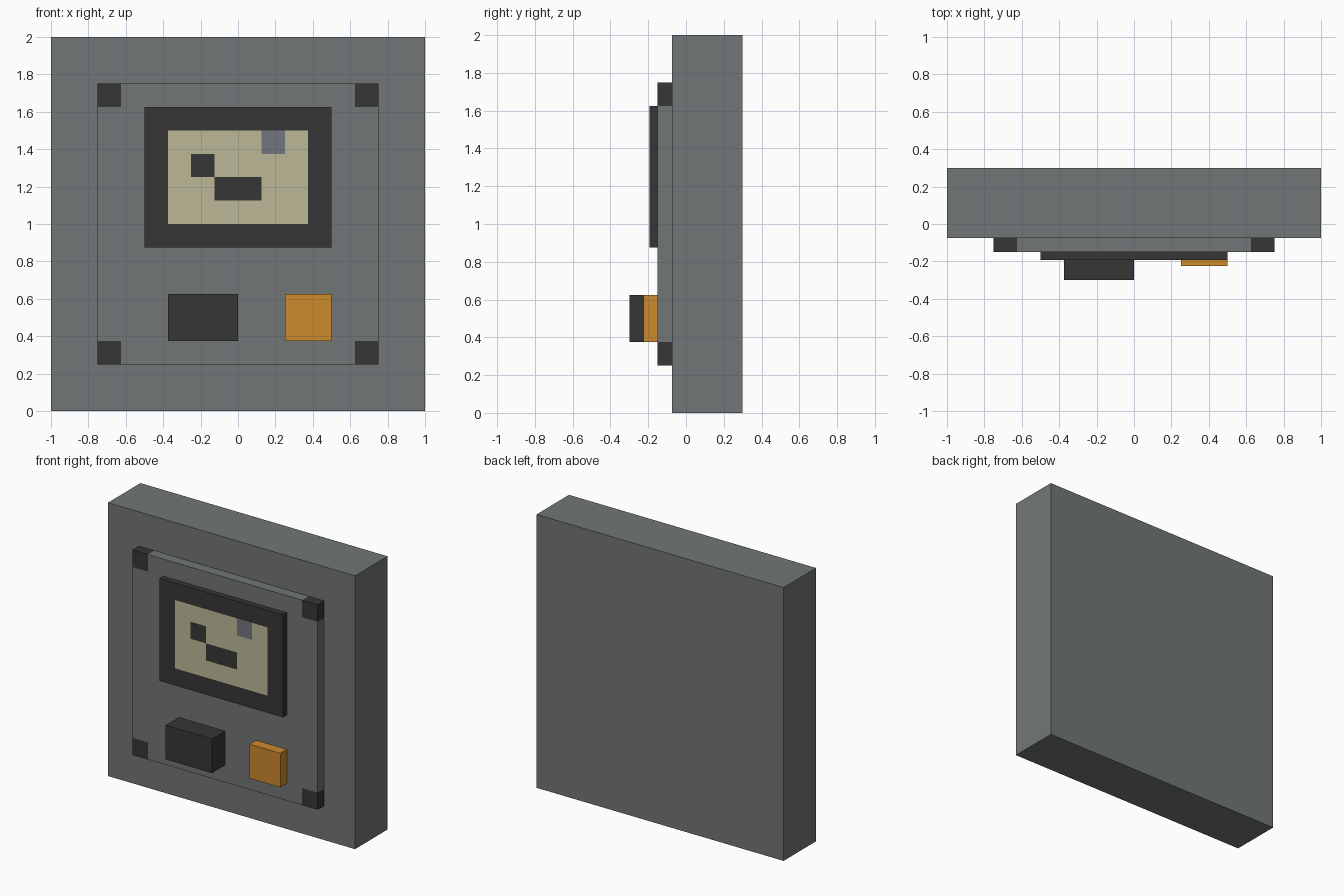
import bpy
import bmesh
from mathutils import Vector

cube = bpy.data.objects.get("Cube")
if cube:
    bpy.data.objects.remove(cube, do_unlink=True)

PX = 0.125  # design grid step


def material(name, srgb):
    lin = [c / 12.92 if c <= 0.04045 else ((c + 0.055) / 1.055) ** 2.4 for c in srgb]
    mat = bpy.data.materials.new(name)
    mat.use_nodes = True
    mat.diffuse_color = (*lin, 1)
    bsdf = mat.node_tree.nodes["Principled BSDF"]
    bsdf.inputs["Base Color"].default_value = (*lin, 1)
    bsdf.inputs["Roughness"].default_value = 0.8
    return mat


grey = material("casing grey", (0.45, 0.465, 0.465))
dark = material("charcoal", (0.212, 0.212, 0.212))
cream = material("screen cream", (0.74, 0.72, 0.595))
slate = material("slate blue grey", (0.45, 0.465, 0.50))
orange = material("button orange", (0.80, 0.54, 0.18))


def box(name, x, z, y, mats, cuts_x=(), cuts_z=(), rule=None):
    """Box from grid-step x and z ranges and a y range; cut faces are coloured by rule(x, z, normal)."""
    low = Vector((x[0] * PX, y[0], z[0] * PX))
    high = Vector((x[1] * PX, y[1], z[1] * PX))
    bm = bmesh.new()
    bmesh.ops.create_cube(bm, size=1)
    for v in bm.verts:
        v.co = (low + high) / 2 + v.co * (high - low)
    for axis, cuts in ((Vector((1, 0, 0)), cuts_x), (Vector((0, 0, 1)), cuts_z)):
        for c in cuts:
            bmesh.ops.bisect_plane(bm, geom=bm.verts[:] + bm.edges[:] + bm.faces[:],
                                   plane_co=axis * c * PX, plane_no=axis)
    bmesh.ops.recalc_face_normals(bm, faces=bm.faces[:])
    if rule:
        for f in bm.faces:
            c = f.calc_center_median() / PX
            f.material_index = rule(c.x, c.z, f.normal)
    mesh = bpy.data.meshes.new(name)
    bm.to_mesh(mesh)
    bm.free()
    for m in mats:
        mesh.materials.append(m)
    obj = bpy.data.objects.new(name, mesh)
    bpy.context.collection.objects.link(obj)
    return obj


def corner_rule(x, z, normal):
    # dark corner protectors
    return int(abs(x) > 5 and abs(z - 8) > 5)


def screen_rule(x, z, normal):
    # dark bezel, cream display, two dark patches and one slate patch
    if normal.y > -0.5 or abs(x) > 3 or not 8 < z < 12:
        return 0
    if (-2 < x < -1 and 10 < z < 11) or (abs(x) < 1 and 9 < z < 10):
        return 0
    if 1 < x < 2 and z > 11:
        return 2
    return 1


# Main slab and raised panel
box("back_slab", (-8, 8), (0, 16), (-0.075, 0.3), [grey])
box("raised_panel", (-6, 6), (2, 14), (-0.15, -0.075), [grey, dark],
    cuts_x=(-5, 5), cuts_z=(3, 13), rule=corner_rule)

# Screen with painted display
box("screen", (-4, 4), (7, 13), (-0.1925, -0.15), [dark, cream, slate],
    cuts_x=(-3, -2, -1, 1, 2, 3), cuts_z=(8, 9, 10, 11, 12), rule=screen_rule)

# Controls below the screen
box("dark_block", (-3, 0), (3, 5), (-0.3, -0.15), [dark])
box("orange_button", (2, 4), (3, 5), (-0.225, -0.15), [orange])
